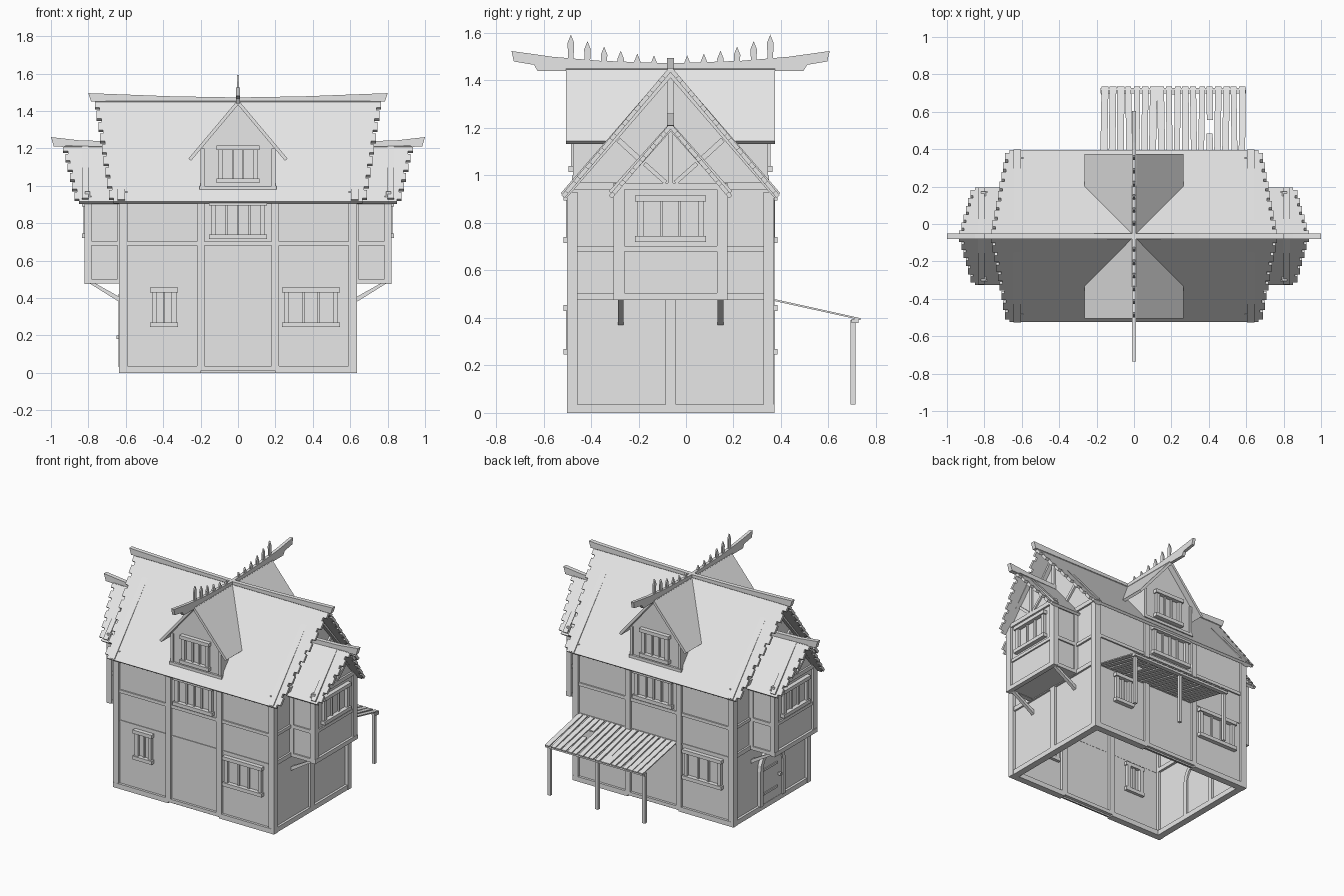
import bpy, bmesh, math, random
from mathutils import Vector, Matrix

random.seed(4)
cube = bpy.data.objects.get("Cube")
if cube:
    bpy.data.objects.remove(cube)

grey = bpy.data.materials.new("plain_grey")
grey.use_nodes = True
grey.diffuse_color = (0.8, 0.8, 0.8, 1)
grey.node_tree.nodes["Principled BSDF"].inputs["Base Color"].default_value = (0.8, 0.8, 0.8, 1)

CENTRE = Matrix.Translation((0, -0.065, 0))   # the ridge line is the house's axis
FRONT, BACK, LEFT, RIGHT = [Matrix.Rotation(math.radians(a), 4, "Z") for a in (0, 180, 90, -90)]
SIDES = {"front": FRONT, "back": BACK, "left": LEFT, "right": RIGHT}


def finish(name, bm, frame=FRONT):
    bmesh.ops.recalc_face_normals(bm, faces=bm.faces)
    bm.transform(CENTRE @ frame)
    mesh = bpy.data.meshes.new(name)
    bm.to_mesh(mesh)
    bm.free()
    mesh.materials.append(grey)
    ob = bpy.data.objects.new(name, mesh)
    bpy.context.collection.objects.link(ob)
    return ob


def add_box(bm, u0, u1, d0, d1, z0, z1):
    """Box in a wall frame: u along the wall, d outward from the axis."""
    m = Matrix.Translation(((u0 + u1) / 2, -(d0 + d1) / 2, (z0 + z1) / 2)) @ \
        Matrix.Diagonal((u1 - u0, d1 - d0, z1 - z0, 1))
    bmesh.ops.create_cube(bm, size=1, matrix=m)


def add_slab(bm, pts, vec):
    """Flat outline extruded along a vector."""
    vec = Vector(vec)
    a = [bm.verts.new(Vector(p) - vec / 2) for p in pts]
    b = [bm.verts.new(Vector(p) + vec / 2) for p in pts]
    bm.faces.new(a)
    bm.faces.new(b[::-1])
    for i in range(len(a)):
        j = (i + 1) % len(a)
        bm.faces.new((a[i], b[i], b[j], a[j]))


def add_strut(bm, p, q, depth, thick):
    """Timber between two (u, z) points, depth = (d0, d1)."""
    p, q = Vector(p), Vector(q)
    n = Vector((p.y - q.y, q.x - p.x)).normalized() * thick / 2
    d = (depth[0] + depth[1]) / 2
    pts = [(c.x, -d, c.y) for c in (p + n, q + n, q - n, p - n)]
    add_slab(bm, pts, (0, depth[1] - depth[0], 0))


def boxes(name, specs, frame=FRONT):
    bm = bmesh.new()
    for s in specs:
        add_box(bm, *s)
    return finish(name, bm, frame)


def slab(name, pts, vec, frame=FRONT):
    bm = bmesh.new()
    add_slab(bm, pts, vec)
    return finish(name, bm, frame)


def window(name, frame, u, d, w, z0, z1, bars):
    a, b = u - w / 2, u + w / 2
    specs = [(a - .035, b + .035, d - .03, d + .03, z0 - .025, z0),
             (a - .035, b + .035, d - .03, d + .03, z1, z1 + .025),
             (a - .025, a, d - .03, d + .02, z0, z1), (b, b + .025, d - .03, d + .02, z0, z1)]
    for i in range(bars):
        c = a + w * (i + 1) / (bars + 1)
        specs.append((c - .006, c + .006, d - .02, d + .012, z0, z1))
    boxes(name, specs, frame)


def ragged_roof(name, frame, top, low, inner, ridge, run, drop, rows):
    """Two slopes with stepped shingle ends; ridge runs along local y.
    inner = None mirrors the ragged end, otherwise the roof stops there."""
    bm = bmesh.new()
    for s in (-1, 1):
        edge = []
        for i in range(rows):
            d = top + (low - top) * i / (rows - 1)
            edge += [(d, i / rows), (d, (i + .7) / rows), (d - .025, (i + .7) / rows), (d - .025, (i + 1) / rows)]
        if inner is None:
            outline = edge + [(-d, t) for d, t in edge[::-1]]
        else:
            outline = edge + [(inner, 1), (inner, 0)]
        n = Vector((s * drop, 0, run)).normalized() * .018
        pts = [Vector((s * run * t, -d, ridge - drop * t)) - n / 2 for d, t in outline]
        add_slab(bm, pts, n)
    finish(name, bm, frame)


# Hollow house shell, open underneath
bm = bmesh.new()
add_slab(bm, [(0, -.42, 0), (0, .42, 0), (0, .42, .94), (0, 0, 1.435), (0, -.42, .94)], (1.23, 0, 0))
bm.normal_update()
bmesh.ops.recalc_face_normals(bm, faces=bm.faces)
bmesh.ops.delete(bm, geom=[f for f in bm.faces if f.normal.z < -.9], context="FACES_ONLY")
shell = finish("house_walls", bm)
solid = shell.modifiers.new("thickness", "SOLIDIFY")
solid.thickness = .012
solid.offset = -1

# Corner posts and sill beams
boxes("corner_posts", [(x - .022, x + .022, y - .022, y + .022, 0, .93)
                       for x in (-.613, .613) for y in (-.414, .414)])
for side, frame in SIDES.items():
    long = side in ("front", "back")
    half, d = (.63, .42) if long else (.43, .615)
    if long:
        sill = [(-half, -.2, d - .03, d + .017, 0, .035), (-.2, .2, d - .03, d + .017, .01, .035),
                (.2, half, d - .03, d + .017, 0, .035)]
    else:
        sill = [(-half, half, d - .03, d + .017, 0, .035)]
    boxes(side + "_sill", sill, frame)

# Long walls: posts, rails, windows, dormer
for side in ("front", "back"):
    f = SIDES[side]
    boxes(side + "_posts", [(x - .02, x + .02, .39, .437, .035, .93) for x in (-.2, .2)], f)
    boxes(side + "_rails", [(-.6, .6, .4, .43, .68, .702), (-.6, .6, .41, .425, .472, .484)], f)
    window(side + "_small_window", f, -.395, .42, .08, .27, .43, 1)
    window(side + "_wide_window", f, .39, .42, .24, .27, .43, 2)
    window(side + "_upper_window", f, 0, .42, .24, .74, .895, 3)
    slab(side + "_dormer_wall", [(-.195, -.2, .985), (.195, -.2, .985), (.195, -.2, 1.205),
                                 (0, -.2, 1.435), (-.195, -.2, 1.205)], (0, .4, 0), f)
    boxes(side + "_dormer_timbers", [(-.2, -.18, .385, .41, .985, 1.2), (.18, .2, .385, .41, .985, 1.2),
                                     (-.205, .205, .385, .415, .98, 1.0)], f)
    window(side + "_dormer_window", f, 0, .4, .16, 1.04, 1.19, 2)
    bm = bmesh.new()
    for s in (-1, 1):
        n = Vector((s * .315, 0, .265)).normalized() * .018
        add_slab(bm, [Vector(p) - n / 2 for p in ((0, -.44, 1.46), (s * .265, -.44, 1.145),
                                                  (s * .265, -.25, 1.145), (0, 0, 1.46))], n)
    finish(side + "_dormer_roof", bm, f)

# Gable ends with overhanging bays
for side in ("left", "right"):
    f = SIDES[side]
    boxes(side + "_gable_rails", [(-.42, .42, .59, .628, z, z + h)
                                  for z, h in ((.475, .03), (.68, .022), (.94, .03))]
          + [(-.012, .012, .6, .63, .97, 1.42)], f)
    bm = bmesh.new()
    for s in (-1, 1):
        add_strut(bm, (s * .45, .915), (0, 1.435), (.605, .645), .032)
        add_strut(bm, (s * .22, 1.15), (s * .1, 1.04), (.6, .628), .022)
    finish(side + "_gable_rafters", bm, f)
    slab(side + "_bay_wall", [(-.225, -.7, .48), (.225, -.7, .48), (.225, -.7, .93),
                              (0, -.7, 1.195), (-.225, -.7, .93)], (0, .21, 0), f)
    specs = [(-.24, .24, .79, .822, .475, .505), (-.2, .2, .79, .815, .68, .702),
             (-.24, .24, .79, .818, .94, .968), (-.01, .01, .79, .818, .968, 1.19)]
    for s in (-1, 1):
        a, b = sorted((s * .195, s * .24))
        specs.append((a, b, .782, .82, .48, .945))
        a, b = sorted((s * .2, s * .235))
        specs += [(a, b, .6, .8, z, z + .025) for z in (.477, .68, .915)]
        specs.append((a, b, .61, .645, .48, .93))
    boxes(side + "_bay_timbers", specs, f)
    window(side + "_bay_window", f, 0, .805, .23, .745, .89, 2)
    bm = bmesh.new()
    for s in (-1, 1):
        add_strut(bm, (s * .25, .925), (0, 1.205), (.8, .835), .026)
        add_strut(bm, (s * .11, 1.05), (s * .02, .97), (.79, .816), .018)
        # support under the bay
        add_slab(bm, [(s * .21, -.62, .37), (s * .21, -.62, .398), (s * .21, -.77, .482), (s * .21, -.8, .482)],
                 (.024, 0, 0))
    finish(side + "_bay_rafters_and_braces", bm, f)
    ragged_roof(side + "_bay_roof", f, .935, .875, .6, 1.222, .26, .307, 6)
    slab(side + "_bay_ridge_beam", [(0, -.6, 1.205), (0, -.92, 1.215), (0, -.93, 1.208), (0, -.985, 1.21),
                                    (0, -1, 1.26), (0, -.85, 1.243), (0, -.6, 1.235)], (.03, 0, 0), f)

# Side post on one gable, arched door on the other
boxes("left_middle_post", [(-.022, .022, .585, .632, .035, .48)], LEFT)
arch = [(math.cos(math.pi * i / 10), math.sin(math.pi * i / 10)) for i in range(11)]
slab("door", [(-.11, -.615, .035), *[(-.11 * c, -.615, .28 + .1 * s) for c, s in arch], (.11, -.615, .035)],
     (0, .03, 0), RIGHT)
bm = bmesh.new()
for (c0, s0), (c1, s1) in zip(arch, arch[1:]):
    add_slab(bm, [(r * c, -.615, .28 + r * s) for r, c, s in
                  ((.11, c0, s0), (.14, c0, s0), (.14, c1, s1), (.11, c1, s1))], (0, .05, 0))
for u in (-.14, .11):
    add_box(bm, u, u + .03, .59, .64, .03, .28)
for z in (.1, .27):
    add_box(bm, -.1, .06, .62, .637, z, z + .015)
add_box(bm, .07, .085, .62, .65, .18, .2)
finish("door_frame_and_fittings", bm, RIGHT)

# Main roof and ridge beams
ragged_roof("main_roof", LEFT, .765, .69, None, 1.462, .46, .545, 9)
slab("main_ridge_beam", [(-.8, 0, 1.495), (-.785, 0, 1.45), (-.7, 0, 1.452), (.7, 0, 1.452), (.785, 0, 1.45),
                         (.8, 0, 1.495), (.35, 0, 1.478), (0, 0, 1.472), (-.35, 0, 1.478)], (0, .03, 0))
half = [(.3, 1.483), (.5, 1.5), (.67, 1.524), (.66, 1.48), (.575, 1.466), (.56, 1.44), (.43, 1.44)]
slab("dormer_ridge_beam", [(0, 0, 1.472), *[(0, y, z) for y, z in half],
                           *[(0, -y, z) for y, z in half[::-1]]], (.022, 0, 0))
bm = bmesh.new()
for i in range(1, 7):
    top = 1.503 + .09 * (i / 6) ** 2
    for y in (-.07 * i, .07 * i):
        add_slab(bm, [(0, y - .01, 1.46), (0, y + .01, 1.46), (0, y + .014, top - .035), (0, y, top),
                      (0, y - .014, top - .035)], (.01, 0, 0))
finish("ridge_spikes", bm)

# Plank lean-to on the back
bm = bmesh.new()
count = 18
step = .78 / count
for i in range(count):
    x = -.18 + step * (i + .5)
    w = step - random.uniform(.004, .013)
    skew = random.uniform(-.004, .004)
    spans = [(0, .33), (.52, 1)] if i == 13 else [(0, 1)]
    for a, b in spans:
        y0, y1, z0, z1 = .425 + .375 * a, .425 + .375 * b, .478 - .083 * a, .478 - .083 * b
        add_slab(bm, [(x - w / 2 + skew, y0, z0), (x + w / 2 + skew, y0, z0),
                      (x + w / 2 - skew, y1, z1), (x - w / 2 - skew, y1, z1)], (0, 0, .008))
finish("lean_to_planks", bm)
boxes("lean_to_frame", [(-.18, .6, -.792, -.762, .378, .395)]
      + [(x - .011, x + .011, -.778, -.757, .035, .392) for x in (-.165, .205, .58)])
